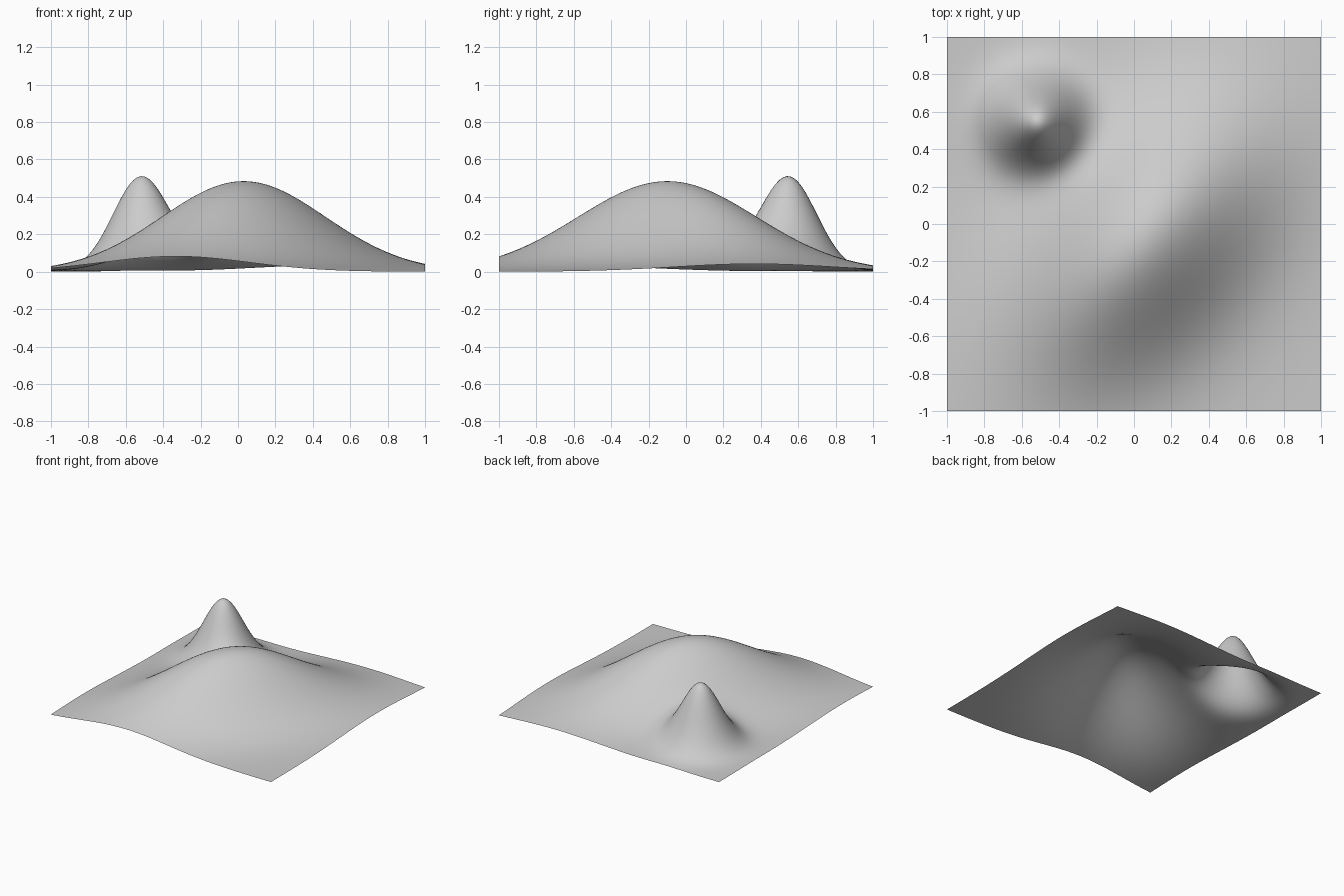
import bpy
import bmesh
import math

cube = bpy.data.objects.get("Cube")
if cube:
    bpy.data.objects.remove(cube, do_unlink=True)

# Each hill: centre x, centre y, height, variance x, variance y, covariance
HILLS = [
    (0.03, -0.10, 0.484, 0.192, 0.228, 0.092),   # broad diagonal hill
    (-0.52, 0.55, 0.488, 0.0225, 0.0228, 0.0),   # narrow steep peak
]


def hill_height(x, y, hill):
    cx, cy, height, vx, vy, cov = hill
    dx, dy = x - cx, y - cy
    det = vx * vy - cov * cov
    q = (vy * dx * dx - 2 * cov * dx * dy + vx * dy * dy) / det
    return height * math.exp(-q / 2)


# Plain grey surface colour
grey = bpy.data.materials.new("light grey")
grey.use_nodes = True
colour = (0.6, 0.6, 0.6, 1.0)
grey.diffuse_color = colour
grey.node_tree.nodes["Principled BSDF"].inputs["Base Color"].default_value = colour

# Open square sheet, raised by the sum of the hills
bm = bmesh.new()
bmesh.ops.create_grid(bm, x_segments=100, y_segments=100, size=1.0)
for v in bm.verts:
    v.co.z = sum(hill_height(v.co.x, v.co.y, h) for h in HILLS)
lowest = min(v.co.z for v in bm.verts)
for v in bm.verts:
    v.co.z -= lowest
for f in bm.faces:
    f.smooth = True

mesh = bpy.data.meshes.new("hill_surface")
bm.to_mesh(mesh)
bm.free()
mesh.materials.append(grey)
surface = bpy.data.objects.new("hill_surface", mesh)
bpy.context.collection.objects.link(surface)
